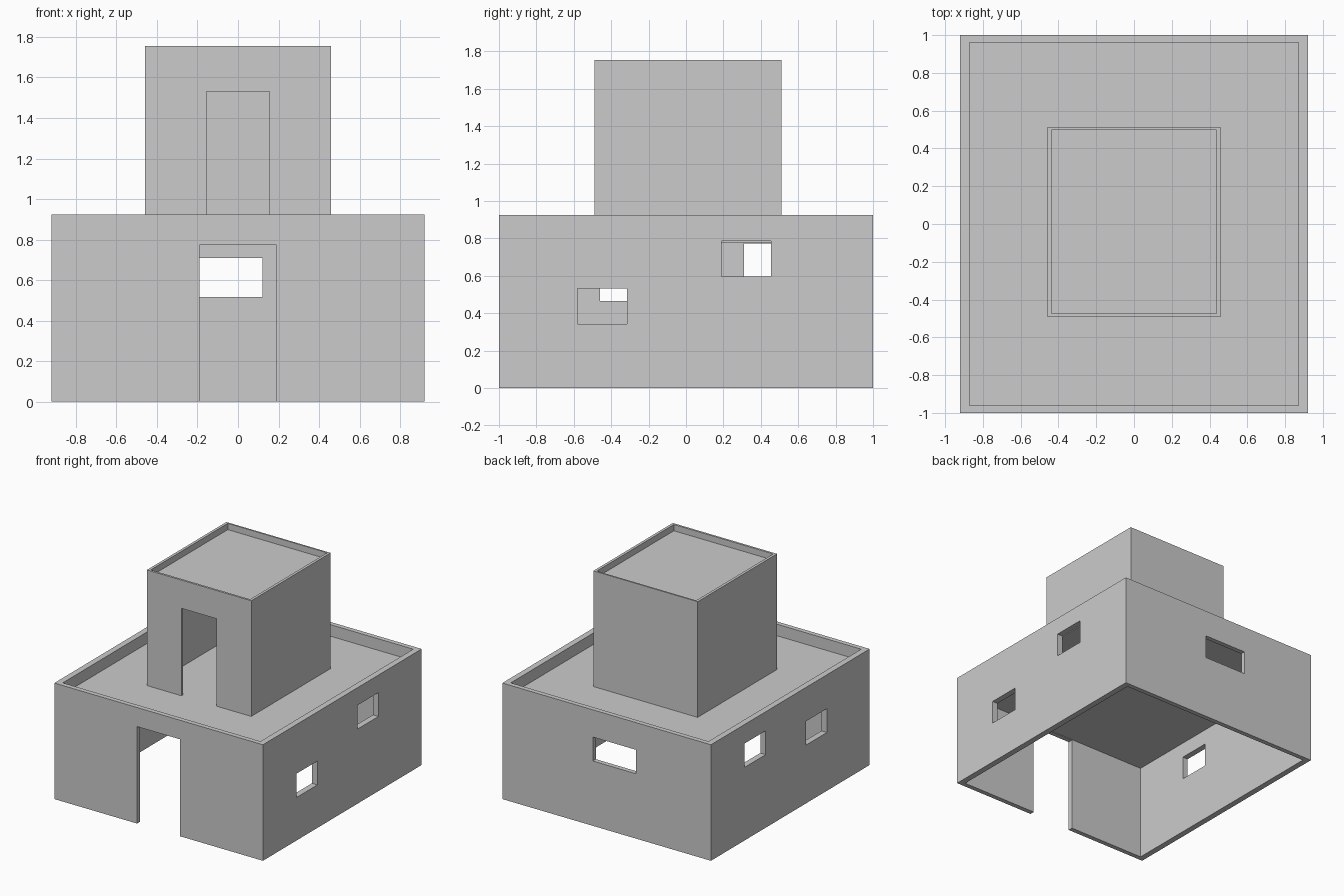
import bpy

if "Cube" in bpy.data.objects:
    bpy.data.objects.remove(bpy.data.objects["Cube"])


def box(name, x, y, z):
    """Axis-aligned box from (min, max) pairs."""
    bpy.ops.mesh.primitive_cube_add(
        size=1, location=[(a + b) / 2 for a, b in (x, y, z)])
    ob = bpy.context.object
    ob.name = name
    ob.scale = [b - a for a, b in (x, y, z)]
    bpy.ops.object.transform_apply(location=True, rotation=False, scale=True)
    return ob


def cut(target, *extents):
    """Subtract boxes from the target one after another."""
    for ext in extents:
        cutter = box("cutter", *ext)
        cutter.hide_render = True
        bpy.context.view_layer.objects.active = target
        mod = target.modifiers.new("opening", 'BOOLEAN')
        mod.operation = 'DIFFERENCE'
        mod.solver = 'EXACT'
        mod.object = cutter
        bpy.ops.object.modifier_apply(modifier=mod.name)
        bpy.data.objects.remove(cutter)


ROOF = 0.833                      # top of the lower roof slab
IN_X, IN_Y = (-0.872, 0.872), (-0.962, 0.962)
TIN_X, TIN_Y = (-0.438, 0.438), (-0.473, 0.497)
RIGHT, LEFT, BACK = (0.8, 1.0), (-1.0, -0.8), (0.9, 1.1)

# Lower storey walls, rising past the roof as a parapet
lower_walls = box("lower_walls", (-0.92, 0.92), (-1, 1), (0, 0.925))
cut(lower_walls,
    (IN_X, IN_Y, (-0.1, 1.1)),                         # hollow
    ((-0.19, 0.19), (-1.1, -0.9), (-0.1, 0.773)),      # doorway
    (RIGHT, (0.19, 0.455), (0.595, 0.785)),            # windows
    (RIGHT, (-0.58, -0.315), (0.343, 0.533)),
    (LEFT, (0.31, 0.575), (0.583, 0.773)),
    (LEFT, (-0.46, -0.195), (0.465, 0.655)),
    ((-0.26, 0.122), BACK, (0.517, 0.708)))

# Lower roof slab
box("lower_roof", IN_X, IN_Y, (0.778, ROOF))

# Upper room walls with parapet
upper_walls = box("upper_walls", (-0.46, 0.46), (-0.49, 0.51), (ROOF, 1.755))
cut(upper_walls,
    (TIN_X, TIN_Y, (0.7, 1.9)),                        # hollow
    ((-0.155, 0.155), (-0.6, -0.4), (0.7, 1.53)))      # doorway

# Upper roof slab
box("upper_roof", TIN_X, TIN_Y, (1.655, 1.705))
